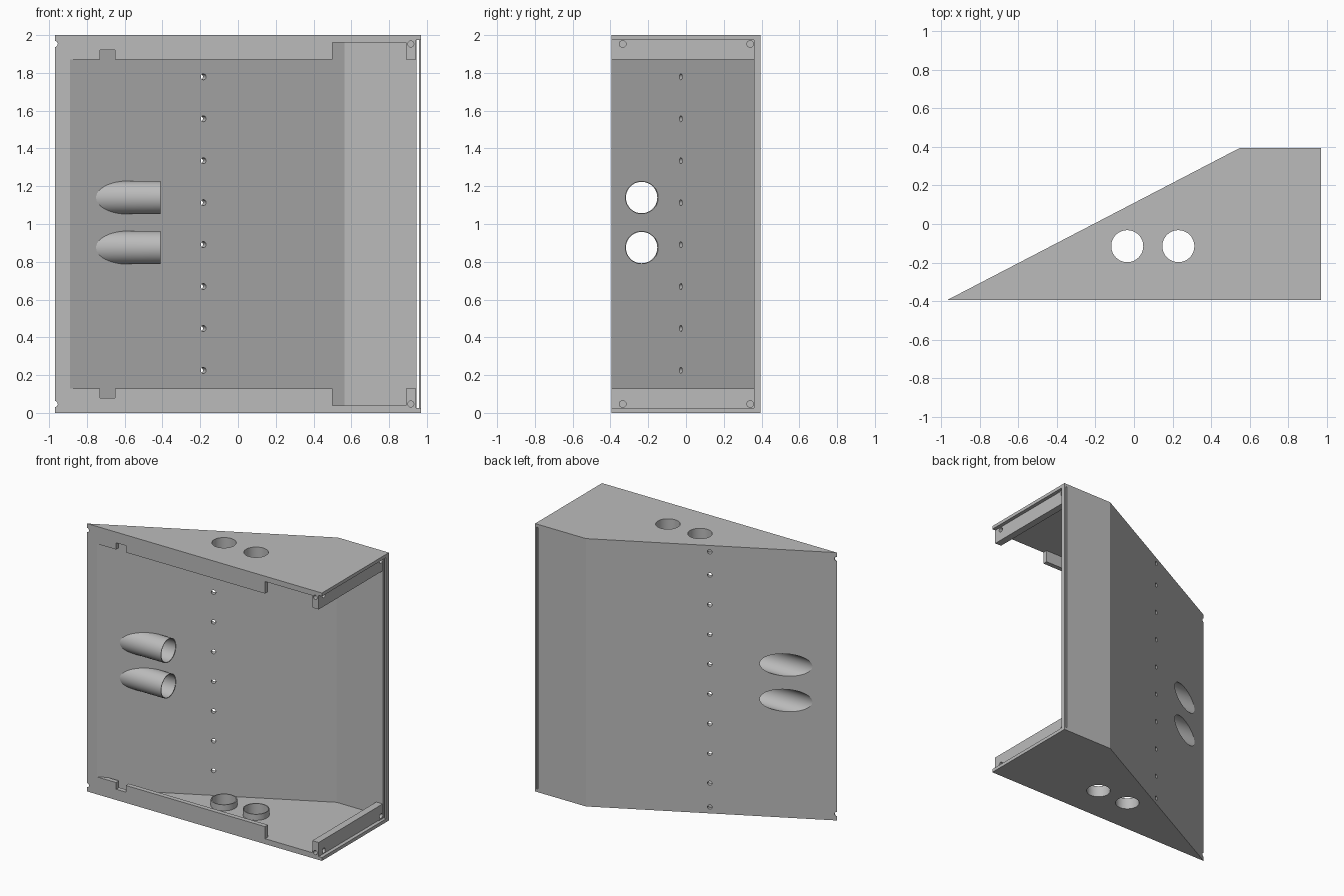
import bpy
import bmesh
import math
from mathutils import Vector

if "Cube" in bpy.data.objects:
    bpy.data.objects.remove(bpy.data.objects["Cube"], do_unlink=True)

grey = bpy.data.materials.new("plain grey")
grey.use_nodes = True
colour = (0.5, 0.5, 0.5, 1)
grey.diffuse_color = colour
grey.node_tree.nodes["Principled BSDF"].inputs["Base Color"].default_value = colour

X, Y, H = 0.97, 0.395, 2.0      # half width, half depth, height
SLOPE = 2 * Y / (X + 0.55)
WALL, FLOOR, LIP = 0.035, 0.04, 0.13


def finish(bm, name):
    bmesh.ops.recalc_face_normals(bm, faces=bm.faces)
    mesh = bpy.data.meshes.new(name)
    bm.to_mesh(mesh)
    bm.free()
    mesh.materials.append(grey)
    ob = bpy.data.objects.new(name, mesh)
    bpy.context.collection.objects.link(ob)
    return ob


def prism(name, outline, z0, z1):
    bm = bmesh.new()
    face = bm.faces.new([bm.verts.new((x, y, z0)) for x, y in outline])
    top = bmesh.ops.extrude_face_region(bm, geom=[face], use_keep_orig=True)["geom"]
    verts = [v for v in top if isinstance(v, bmesh.types.BMVert)]
    bmesh.ops.translate(bm, verts=verts, vec=(0, 0, z1 - z0))
    return finish(bm, name)


def box(x0, x1, y0, y1, z0, z1):
    return prism("cutter", [(x0, y0), (x1, y0), (x1, y1), (x0, y1)], z0, z1)


def rod(a, b, radius, sides=48):
    a, b = Vector(a), Vector(b)
    bm = bmesh.new()
    bmesh.ops.create_cone(bm, cap_ends=True, segments=sides, radius1=radius,
                          radius2=radius, depth=(b - a).length)
    turn = (b - a).to_track_quat("Z", "Y").to_matrix()
    bmesh.ops.rotate(bm, verts=bm.verts, cent=(0, 0, 0), matrix=turn)
    bmesh.ops.translate(bm, verts=bm.verts, vec=(a + b) / 2)
    return finish(bm, "cutter")


def cut(ob, cutter):
    # subtracts the cutter and deletes it
    mod = ob.modifiers.new("cut", "BOOLEAN")
    mod.operation = "DIFFERENCE"
    mod.solver = "EXACT"
    mod.object = cutter
    bpy.context.view_layer.objects.active = ob
    bpy.ops.object.modifier_apply(modifier=mod.name)
    bpy.data.objects.remove(cutter, do_unlink=True)


def both_ends(z0, z1):
    # the same height range at the bottom and at the top
    return ((z0, z1), (H - z1, H - z0))


# wedge-shaped outer body
shell = prism("enclosure_shell", [(-X, -Y), (X, -Y), (X, Y), (0.55, Y)], 0, H)

# cavity, open to the front and to one side
inner = Y - WALL
tip = -X + 0.08
bend = tip + (inner + Y) / SLOPE
cavity = prism("cavity", [(tip, -0.6), (1.2, -0.6), (1.2, inner), (bend, inner), (tip, -Y)],
               FLOOR, H - FLOOR)

# lips left standing along the front and the open side
for z0, z1 in both_ends(-1, LIP):
    cut(cavity, box(-1.3, 0.5, -1, -inner, z0, z1))
    cut(cavity, box(0.89, 1.3, -1, 1, z0, z1))

# port tubes left standing inside the cavity
side_ports = [(-0.235, 0.875), (-0.235, 1.14)]
end_ports = [(-0.035, -0.115), (0.23, -0.115)]
for y, z in side_ports:
    cut(cavity, rod((-1.3, y, z), (-0.41, y, z), 0.088))
for x, y in end_ports:
    for z0, z1 in both_ends(-0.2, 0.085):
        cut(cavity, rod((x, y, z0), (x, y, z1), 0.09))
cut(shell, cavity)

# port bores
for y, z in side_ports:
    cut(shell, rod((-1.5, y, z), (-0.1, y, z), 0.083))
for x, y in end_ports:
    cut(shell, rod((x, y, -1), (x, y, H + 1), 0.083))

# small notches in the front lips
for z0, z1 in both_ends(0.08, 0.2):
    cut(shell, box(-0.73, -0.65, -0.6, -0.34, z0, z1))

# recess for a side panel, and its slot through the back wall
cut(shell, box(0.943, 1.2, -1, inner, 0.025, H - 0.025))
cut(shell, box(0.945, 0.957, 0.3, 1, 0.022, H - 0.022))

# row of holes square to the sloping wall
normal = Vector((-SLOPE, 1, 0)).normalized()
for i in range(8):
    p = Vector((-0.2, -Y + (X - 0.2) * SLOPE, 0.225 + 0.222 * i))
    cut(shell, rod(p - normal * 0.1, p + normal * 0.1, 0.016, 16))

# blind screw holes at both ends
for z in (0.047, H - 0.047):
    p = Vector((-0.2, -Y + (X - 0.2) * SLOPE, z))
    cut(shell, rod(p - normal * 0.028, p + normal * 0.1, 0.016, 16))
    cut(shell, rod((0.915, -0.6, z), (0.915, -0.355, z), 0.016, 16))
    cut(shell, rod((-X, -0.6, z), (-X, -0.3, z), 0.016, 16))
    for y in (-0.335, 0.34):
        cut(shell, rod((0.91, y, z), (1.1, y, z), 0.018, 16))

bpy.ops.object.select_all(action="DESELECT")
shell.select_set(True)
bpy.context.view_layer.objects.active = shell
bpy.ops.object.shade_smooth_by_angle(angle=math.radians(24))
